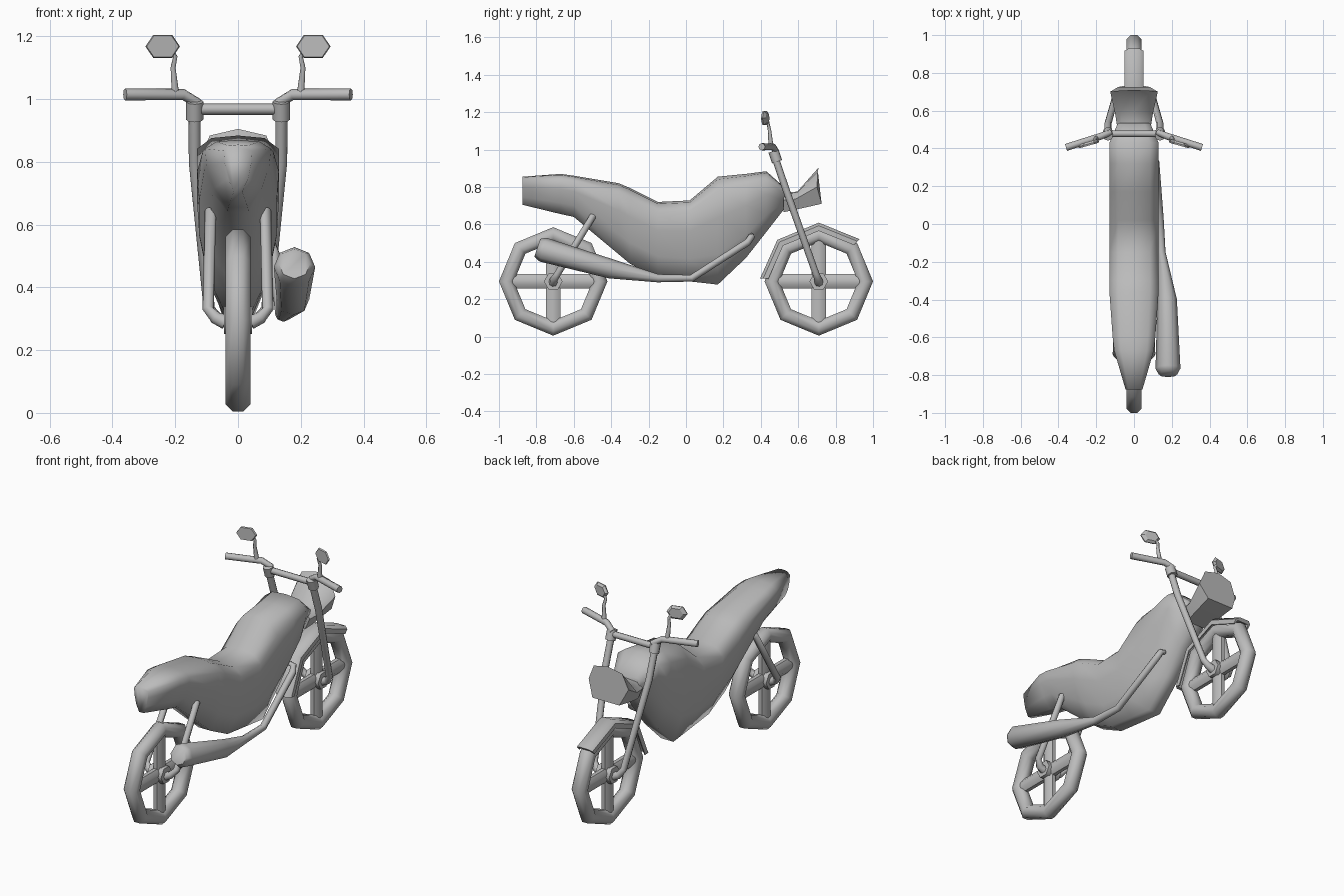
import bpy
import bmesh
from math import sin, cos, pi, radians
from mathutils import Vector

if "Cube" in bpy.data.objects:
    bpy.data.objects.remove(bpy.data.objects["Cube"], do_unlink=True)

grey = bpy.data.materials.new("plain_grey")
grey.use_nodes = True
tone = (0.5, 0.5, 0.5, 1)
grey.diffuse_color = tone
grey.node_tree.nodes["Principled BSDF"].inputs["Base Color"].default_value = tone


def loft(name, rings, loop=False, angle=50):
    """Skin a list of equal-length rings, capped unless it loops."""
    bm = bmesh.new()
    vs = [[bm.verts.new(p) for p in ring] for ring in rings]
    n = len(vs[0])
    pairs = list(zip(vs, vs[1:])) + ([(vs[-1], vs[0])] if loop else [])
    for a, b in pairs:
        for i in range(n):
            j = (i + 1) % n
            bm.faces.new((a[i], a[j], b[j], b[i]))
    if not loop:
        bm.faces.new(vs[0])
        bm.faces.new(vs[-1])
    bmesh.ops.recalc_face_normals(bm, faces=bm.faces)
    mesh = bpy.data.meshes.new(name)
    bm.to_mesh(mesh)
    bm.free()
    mesh.materials.append(grey)
    ob = bpy.data.objects.new(name, mesh)
    bpy.context.collection.objects.link(ob)
    bpy.ops.object.select_all(action="DESELECT")
    ob.select_set(True)
    bpy.context.view_layer.objects.active = ob
    bpy.ops.object.shade_smooth_by_angle(angle=radians(angle))


def tube(name, path, radii, sides=8):
    """Round bar through the path, with one radius per point or one for all."""
    pts = [Vector(p) for p in path]
    if not isinstance(radii, (list, tuple)):
        radii = [radii] * len(pts)
    span = pts[-1] - pts[0]
    ref = Vector((0, 0, 1)) if abs(span.x) > span.length * 0.6 else Vector((1, 0, 0))
    rings = []
    for k, (p, r) in enumerate(zip(pts, radii)):
        t = pts[min(k + 1, len(pts) - 1)] - pts[max(k - 1, 0)]
        u = t.cross(ref).normalized()
        v = u.cross(t).normalized()
        rings.append([p + r * (u * cos(2 * pi * i / sides) + v * sin(2 * pi * i / sides))
                      for i in range(sides)])
    loft(name, rings, angle=65)


def arc_ring(profile, cy, deg):
    """Place an (x, radius) profile at an angle around a wheel axle."""
    a = radians(deg)
    return [(x, cy + r * cos(a), axle_z + r * sin(a)) for x, r in profile]


axle_z = 0.295
axle_y = 0.71

# Wheels: octagonal tyre, crossed spokes, short hub
tyre = [(0.04 * cos(pi * (i + 0.5) / 4) / cos(pi / 8),
         0.25 + 0.04 * sin(pi * (i + 0.5) / 4) / cos(pi / 8)) for i in range(8)]
for label, cy in (("front", axle_y), ("rear", -axle_y)):
    loft(label + "_tyre", [arc_ring(tyre, cy, 45 * k) for k in range(8)], loop=True)
    for part, (dy, dz) in (("level", (1, 0)), ("upright", (0, 1))):
        rings = []
        for s in (-0.23, 0.23):
            rings.append([(0.028 * cos(pi * i / 4 + pi / 8),
                           cy + s * dy + 0.042 * dz * sin(pi * i / 4 + pi / 8),
                           axle_z + s * dz + 0.042 * dy * sin(pi * i / 4 + pi / 8))
                          for i in range(8)])
        loft(label + "_spokes_" + part, rings)
    tube(label + "_hub", [(-0.045, cy, axle_z), (0.045, cy, axle_z)], 0.05, sides=6)

# Front mudguard: channel section bent over the tyre
outer = [(-0.05, 0.27), (-0.05, 0.298), (-0.03, 0.314)]
inner = [(-0.036, 0.294), (-0.044, 0.27)]
guard = outer + [(-x, r) for x, r in reversed(outer)]
guard += [(-x, r) for x, r in reversed(inner)] + inner
loft("front_mudguard", [arc_ring(guard, axle_y, d) for d in (177, 135, 90, 46)])

# Body: tail, seat and tank in one hull; y, top, bottom, half width
hull = [(-0.875, 0.855, 0.705, 0.045), (-0.67, 0.87, 0.655, 0.105),
        (-0.6, 0.86, 0.64, 0.113), (-0.36, 0.82, 0.44, 0.13),
        (-0.3, 0.795, 0.39, 0.13), (-0.15, 0.72, 0.315, 0.13),
        (0.02, 0.728, 0.295, 0.13), (0.17, 0.855, 0.278, 0.13),
        (0.32, 0.87, 0.42, 0.13), (0.43, 0.884, 0.56, 0.13),
        (0.535, 0.79, 0.695, 0.085)]
half = [(0.65, 0.975), (1, 0.87), (0.95, 0.62), (0.72, 0.28), (0.3, 0)]
shape = [(0, 1)] + half + [(-x, f) for x, f in reversed(half)]
loft("body", [[(w * x, y, bot + (top - bot) * f) for x, f in shape]
              for y, top, bot, w in hull], angle=100)

# Headlight cowl: narrow neck flaring forward to a peaked face
cowl = [((0.52, 0.52, 0.52, 0.52), [(0, 0.77), (0.065, 0.765), (0.09, 0.73), (0.06, 0.665)]),
        ((0.595, 0.595, 0.585, 0.57), [(0, 0.775), (0.07, 0.77), (0.1, 0.735), (0.07, 0.675)]),
        ((0.71, 0.705, 0.7, 0.725), [(0, 0.905), (0.09, 0.884), (0.126, 0.8), (0.085, 0.71)])]
rings = []
for ys, pts in cowl:
    right = [(x, y, z) for (x, z), y in zip(pts, ys)]
    rings.append(right + [(-x, y, z) for x, y, z in reversed(right[1:])])
loft("headlight_cowl", rings, angle=60)

# Exhaust on the left: thin pipe swelling into a silencer
tube("exhaust",
     [(0.18, -0.795, 0.475), (0.18, -0.765, 0.465), (0.175, -0.4, 0.362), (0.145, -0.15, 0.312),
      (0.138, 0.03, 0.312), (0.115, 0.33, 0.505), (0.105, 0.35, 0.535), (0.08, 0.35, 0.54)],
     [0.05, 0.066, 0.052, 0.022, 0.019, 0.019, 0.018, 0.014])

# Parts that come in pairs
for side, s in (("left", 1), ("right", -1)):
    tube(side + "_fork",
         [(s * 0.138, 0.472, 0.97), (s * 0.138, 0.53, 0.8), (s * 0.092, 0.695, 0.335),
          (s * 0.07, 0.708, 0.302), (s * 0.04, 0.71, 0.29)],
         [0.019, 0.019, 0.018, 0.021, 0.024])
    tube(side + "_fork_clamp", [(s * 0.138, 0.487, 0.935), (s * 0.138, 0.468, 0.992)], 0.028)
    tube(side + "_rear_strut",
         [(s * 0.06, -0.485, 0.65), (s * 0.088, -0.497, 0.645), (s * 0.095, -0.69, 0.33),
          (s * 0.07, -0.708, 0.302), (s * 0.04, -axle_y, 0.29)],
         [0.014, 0.018, 0.018, 0.021, 0.024])
    tube(side + "_handlebar",
         [(s * 0.125, 0.485, 0.985), (s * 0.175, 0.465, 1.015), (s * 0.36, 0.405, 1.015)],
         [0.016, 0.018, 0.019])
    tube(side + "_mirror_stalk",
         [(s * 0.2, 0.455, 1.02), (s * 0.202, 0.452, 1.045), (s * 0.207, 0.447, 1.1),
          (s * 0.2, 0.44, 1.135), (s * 0.215, 0.436, 1.16)],
         [0.014, 0.012, 0.009, 0.008, 0.007], sides=6)
    # Mirror heads sweep back along the line of the grips
    hexagon = [(0.055, 0), (0.03, 0.037), (-0.03, 0.037),
               (-0.055, 0), (-0.03, -0.037), (0.03, -0.037)]
    loft(side + "_mirror",
         [[(s * (0.24 + x * k), y - 0.28 * x * k, 1.168 + z * k) for x, z in hexagon]
          for y, k in ((0.415, 0.93), (0.424, 1), (0.436, 0.7))], angle=25)

# Crossbar between the forks
tube("handlebar_crossbar", [(-0.138, 0.478, 0.968), (0.138, 0.478, 0.968)], 0.018)
